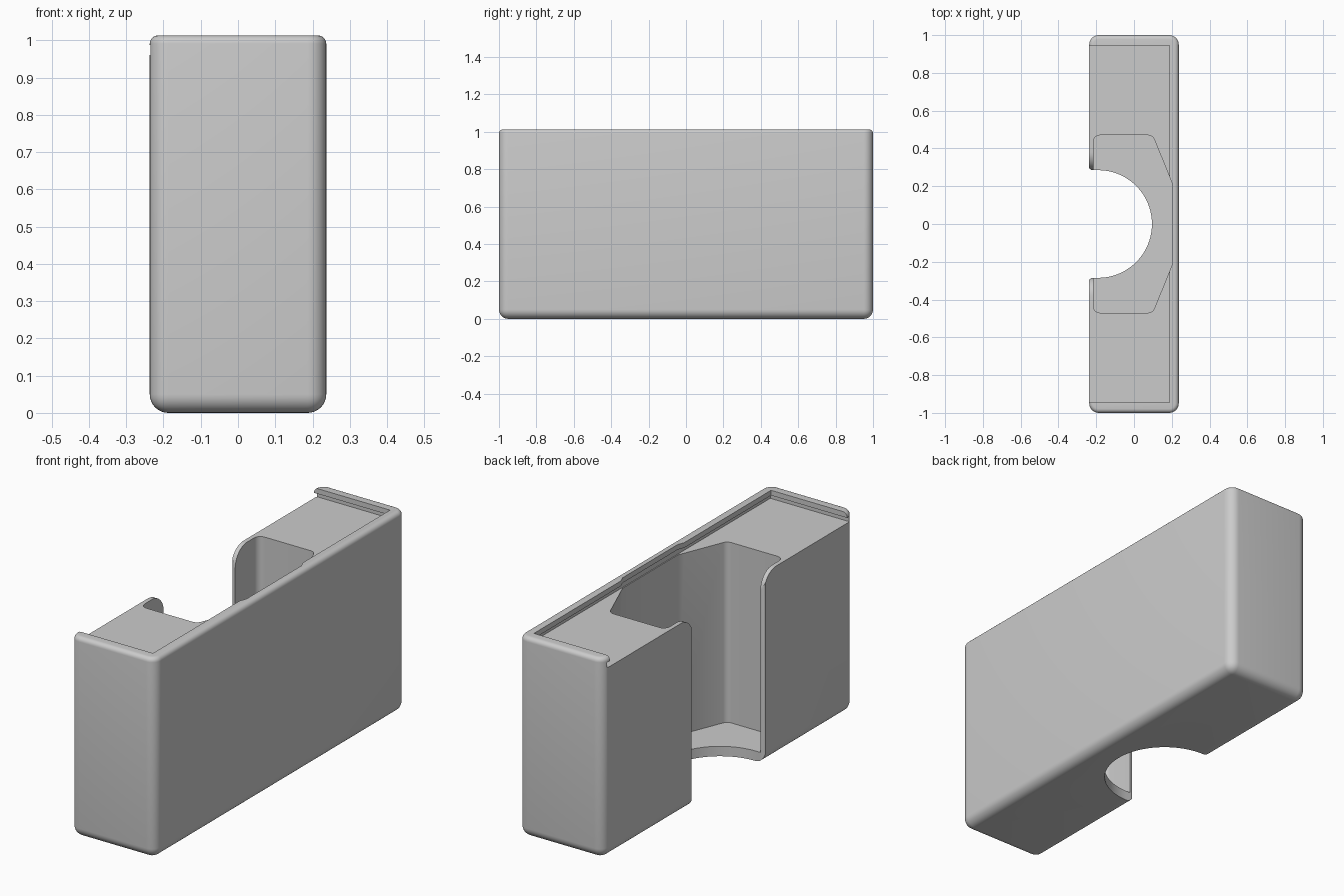
import bpy, bmesh, math

if "Cube" in bpy.data.objects:
    bpy.data.objects.remove(bpy.data.objects["Cube"], do_unlink=True)

HX, HY, H = 0.237, 1.0, 1.013     # half width, half length, height
FLOOR, LEDGE = 0.05, 0.96         # pocket floor, lid ledge
WALL = -0.215                     # inner face of the thin wall

grey = bpy.data.materials.new("light_grey")
grey.use_nodes = True
colour = (0.6, 0.6, 0.6, 1)
grey.diffuse_color = colour
grey.node_tree.nodes["Principled BSDF"].inputs["Base Color"].default_value = colour


def finish(bm, name):
    bmesh.ops.recalc_face_normals(bm, faces=bm.faces)
    mesh = bpy.data.meshes.new(name)
    bm.to_mesh(mesh)
    bm.free()
    obj = bpy.data.objects.new(name, mesh)
    mesh.materials.append(grey)
    bpy.context.collection.objects.link(obj)
    return obj


def prism(name, points, low, high, axis="z"):
    """Extrude a closed outline along z, or along x for (y, z) outlines."""
    place = (lambda p, d: (p[0], p[1], d)) if axis == "z" else (lambda p, d: (d, p[0], p[1]))
    bm = bmesh.new()
    face = bm.faces.new([bm.verts.new(place(p, low)) for p in points])
    moved = bmesh.ops.extrude_face_region(bm, geom=[face])["geom"]
    shift = place((0, 0), high - low)
    bmesh.ops.translate(bm, vec=shift, verts=[v for v in moved if isinstance(v, bmesh.types.BMVert)])
    return finish(bm, name)


def arc(cx, cy, r, start, end, n=10):
    angles = [math.radians(start + (end - start) * i / n) for i in range(n + 1)]
    return [(cx + r * math.cos(a), cy + r * math.sin(a)) for a in angles]


def mirrored(half, axis):
    """Complete an outline by mirroring its points across the given coordinate."""
    flip = [tuple(-c if i == axis else c for i, c in enumerate(p)) for p in reversed(half)]
    return half + flip


def rectangle(right, half_y):
    return [(-0.4, -half_y), (right, -half_y), (right, half_y), (-0.4, half_y)]


# Rounded outer block
bm = bmesh.new()
bmesh.ops.create_cube(bm, size=1)
for v in bm.verts:
    v.co = (v.co.x * 2 * HX, v.co.y * 2 * HY, (v.co.z + 0.5) * H)
body_edges = [e for e in bm.edges if min(v.co.z for v in e.verts) < 0.01]
bmesh.ops.bevel(bm, geom=body_edges, offset=0.05, segments=8, profile=0.5, affect="EDGES")
rim = [e for e in bm.edges if min(v.co.z for v in e.verts) > H - 0.001]
bmesh.ops.bevel(bm, geom=rim, offset=0.022, segments=5, profile=0.5, affect="EDGES")
case = finish(bm, "dispenser_case")

# Deep pocket with angled back corners
pocket = mirrored([(0.2, 0.22)] + arc(0.075, 0.435, 0.035, 25, 90)
                  + arc(WALL + 0.035, 0.435, 0.035, 90, 180), 1)
# Half-round finger opening with flared outer lips
opening = mirrored(arc(-0.19, 0, 0.285, 0, 90, 24)[1:]
                   + arc(WALL - 0.003, 0.307, 0.022, -90, -180, 6) + [(-0.4, 0.307)], 1)
# Rounded upper corners of the thin front wall
wall_top = mirrored([(0.285, 0.6)] + arc(0.38, 0.865, 0.095, 180, 90) + [(0.38, 1.2)], 0)

cutters = [
    prism("lid_opening", rectangle(0.187, 0.945), LEDGE, 1.2),
    prism("lid_groove", rectangle(0.205, 0.965), LEDGE, 0.987),
    prism("pocket", pocket, FLOOR, 1.2),
    prism("finger_opening", opening, -0.2, 1.2),
    prism("wall_corner_cut", wall_top, -0.4, WALL + 0.001, "x"),
]

# Carve the case
bpy.ops.object.select_all(action="DESELECT")
bpy.context.view_layer.objects.active = case
case.select_set(True)
for cutter in cutters:
    cutter.hide_render = True
    mod = case.modifiers.new(cutter.name, "BOOLEAN")
    mod.operation, mod.solver, mod.object = "DIFFERENCE", "EXACT", cutter
    bpy.ops.object.modifier_apply(modifier=mod.name)
    bpy.data.objects.remove(cutter, do_unlink=True)

bpy.ops.object.shade_smooth_by_angle(angle=math.radians(30))
